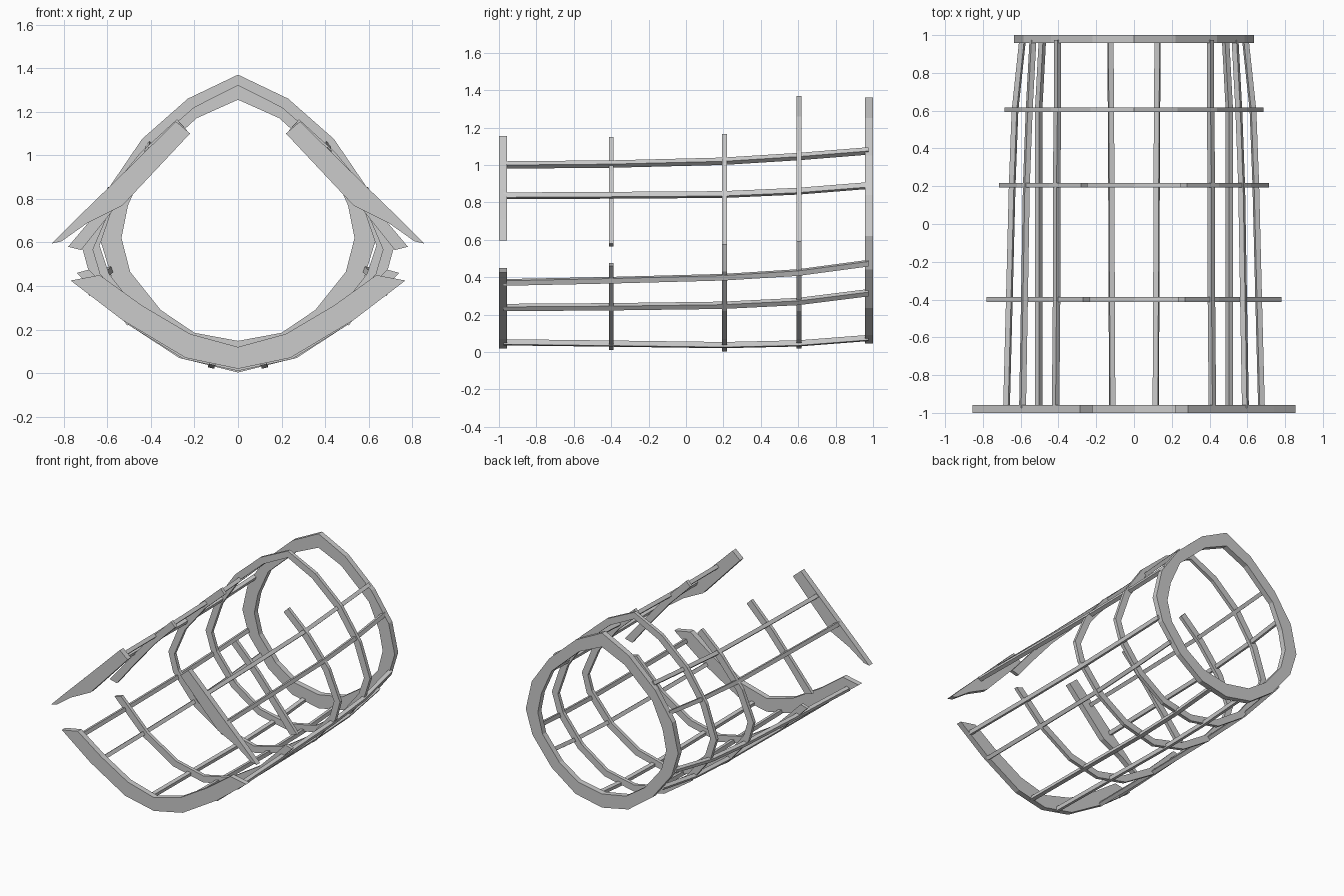
import bpy
import bmesh
from math import atan2
from mathutils import Vector, Matrix

cube = bpy.data.objects.get("Cube")
if cube:
    bpy.data.objects.remove(cube, do_unlink=True)

grey = bpy.data.materials.new("frame_grey")
grey.use_nodes = True
grey.diffuse_color = (0.6, 0.6, 0.6, 1)
grey.node_tree.nodes["Principled BSDF"].inputs["Base Color"].default_value = (0.6, 0.6, 0.6, 1)


def loft(name, sections, closed=False):
    """Skin a list of four-point sections into one flat-shaded bar."""
    bm = bmesh.new()
    rows = [[bm.verts.new(p) for p in s] for s in sections]
    pairs = list(zip(rows, rows[1:]))
    if closed:
        pairs.append((rows[-1], rows[0]))
    else:
        bm.faces.new(rows[0])
        bm.faces.new(rows[-1])
    for a, b in pairs:
        for i in range(4):
            j = (i + 1) % 4
            bm.faces.new((a[i], a[j], b[j], b[i]))
    bmesh.ops.recalc_face_normals(bm, faces=bm.faces)
    mesh = bpy.data.meshes.new(name)
    bm.to_mesh(mesh)
    bm.free()
    mesh.materials.append(grey)
    bpy.context.collection.objects.link(bpy.data.objects.new(name, mesh))


def inset(outer, width):
    """Offset a counter-clockwise (x, z) path towards its inside."""
    result = []
    for i, p in enumerate(outer):
        a = Vector(outer[max(i - 1, 0)])
        b = Vector(outer[min(i + 1, len(outer) - 1)])
        d = (b - a).normalized()
        # points on the centre line move straight towards the middle
        n = Vector((0, 1 if i == 0 else -1)) if p[0] == 0 else Vector((-d.y, d.x))
        result.append(tuple(Vector(p) + n * width))
    return result


def mirrored(path):
    """Complete a half path that starts on the centre line."""
    back = [(-x, z) for x, z in path if x > 0]
    return back[::-1] + path


def rib(name, outer, inner, y, depth, closed=False):
    lo, hi = y - depth / 2, y + depth / 2
    loft(name, [((a, lo, b), (a, hi, b), (c, hi, d), (c, lo, d))
                for (a, b), (c, d) in zip(outer, inner)], closed)


def rib_pair(name, outer, inner, y, depth):
    for side, s in (("left", 1), ("right", -1)):
        rib(f"{side}_{name}", [(s * x, z) for x, z in outer],
            [(s * x, z) for x, z in inner], y, depth)


THIN, THICK, WIDTH = 0.026, 0.042, 0.05

# Rear ring, wide and closed
rear_out = [(0, .045), (.22, .09), (.42, .235), (.58, .44), (.635, .62),
            (.585, .84), (.44, 1.05), (.22, 1.25), (0, 1.36)]
rear_in = [(0, .148), (.2, .185), (.355, .29), (.495, .465), (.535, .62),
           (.505, .77), (.42, .96), (.19, 1.17), (0, 1.255)]
rib("rear_ring", mirrored(rear_out), mirrored(rear_in), .979, THICK, True)

# Thin closed ring ahead of it
ring = [(0, .02), (.25, .07), (.47, .22), (.635, .43), (.685, .59),
        (.6, .84), (.44, 1.075), (.23, 1.26), (0, 1.37)]
rib("closed_rib", mirrored(ring), mirrored(inset(ring, WIDTH)), .605, THIN, True)

# Middle rib, open at the top
middle = [(0, .003), (.27, .07), (.5, .22), (.675, .43), (.715, .575),
          (.62, .8), (.45, 1.01), (.28, 1.165)]
rib("open_rib", mirrored(middle), mirrored(inset(middle, WIDTH)), .205, THIN)

# Split rib: lower cradle and two upper arms, with level ends
cradle = [(0, .01), (.25, .065), (.5, .22), (.74, .46)]
cradle_in = inset(cradle, WIDTH)[:-1] + [(.685, .475)]
rib("split_rib_cradle", mirrored(cradle), mirrored(cradle_in), -.4, THIN)
arm = [(.78, .58), (.62, .77), (.45, .97), (.27, 1.15)]
arm_in = [(.72, .565)] + inset(arm, WIDTH)[1:]
rib_pair("split_rib_arm", arm, arm_in, -.4, THIN)

# Front frame: wide cradle and two flat plates
front_out = [(0, .02), (.24, .07), (.53, .243), (.768, .425)]
front_in = [(0, .12), (.22, .18), (.44, .31), (.635, .45)]
rib("front_cradle", mirrored(front_out), mirrored(front_in), -.979, THICK)
rib_pair("front_plate",
         [(.855, .595), (.74, .71), (.57, .875), (.285, 1.155)],
         [(.81, .605), (.69, .69), (.53, .77), (.22, 1.1)], -.979, THICK)

# Stringers running the length of the frame
stations = (-.975, -.4, .2, .6, .975)
stringers = {
    "top_stringer": ((.415, .41, .41, .405, .405), (1, 1.005, 1.02, 1.045, 1.075)),
    "upper_stringer": ((.59, .58, .57, .555, .535), (.835, .838, .842, .86, .89)),
    "side_stringer": ((.675, .66, .645, .63, .59), (.372, .384, .4, .425, .475)),
    "lower_stringer": ((.505, .505, .505, .505, .485), (.238, .242, .25, .27, .317)),
    "bottom_stringer": ((.115, .118, .12, .122, .125), (.052, .045, .037, .046, .075)),
}
h = 0.014
for name, (xs, zs) in stringers.items():
    for side, s in (("left", 1), ("right", -1)):
        turn = Matrix.Rotation(-atan2(zs[0] - .6, s * xs[0]), 3, "Y")
        corners = [turn @ Vector(c) for c in ((-h, 0, -h), (h, 0, -h), (h, 0, h), (-h, 0, h))]
        loft(f"{side}_{name}", [[Vector((s * x, y, z)) + c for c in corners]
                                for x, y, z in zip(xs, stations, zs)])
